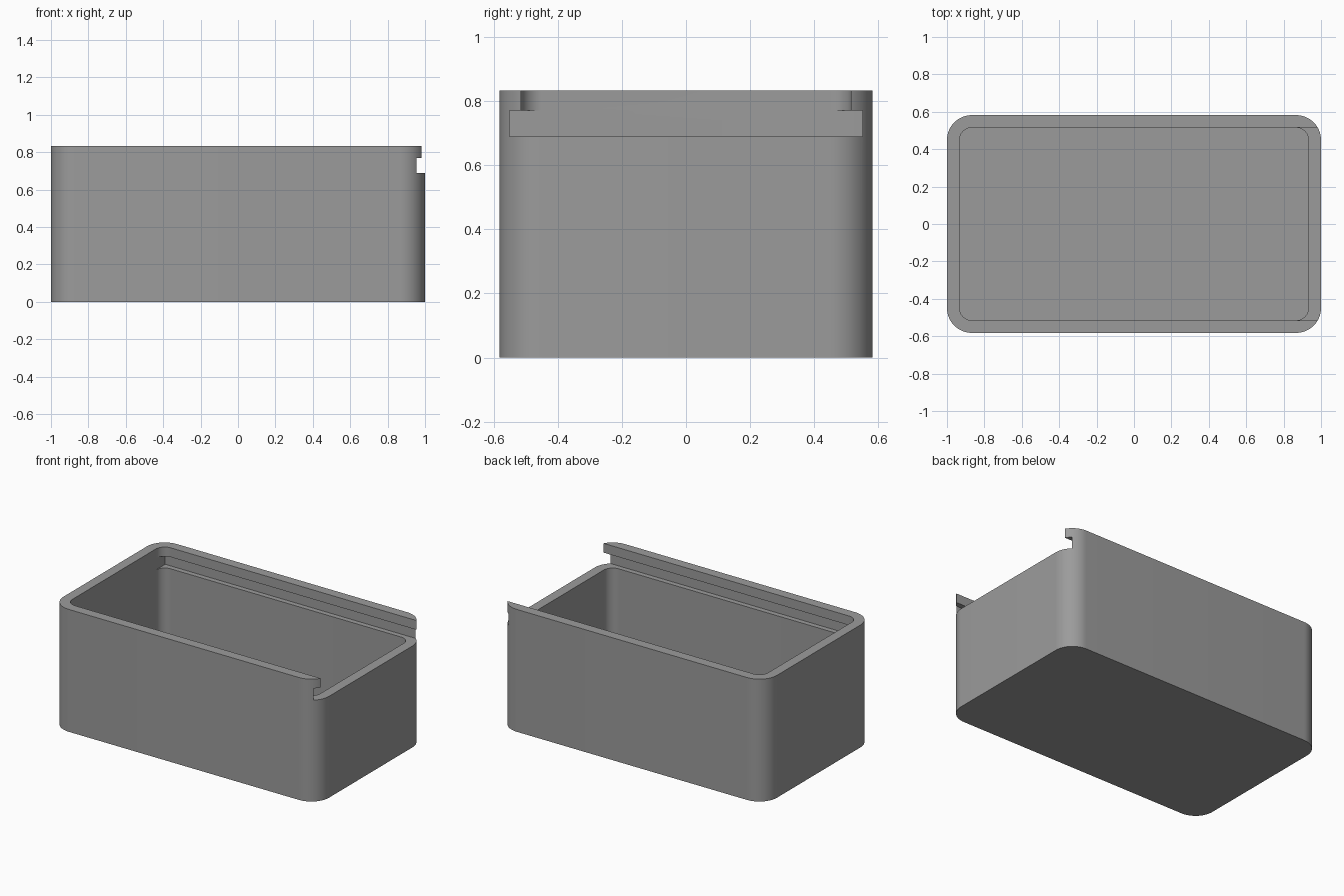
import bpy, bmesh, math

if "Cube" in bpy.data.objects:
    bpy.data.objects.remove(bpy.data.objects["Cube"])

HX, HY, H = 1.0, 0.582, 0.833      # half length, half width, height
WALL, R = 0.067, 0.133             # wall thickness, outer corner radius
SLOT_Z0, SLOT_Z1, SLOT_Y = 0.69, 0.77, 0.55

grey = bpy.data.materials.new("grey plastic")
grey.diffuse_color = (0.33, 0.33, 0.33, 1)
grey.use_nodes = True
grey.node_tree.nodes["Principled BSDF"].inputs["Base Color"].default_value = grey.diffuse_color


def prism(name, x0, x1, hy, z0, z1, r_left=0, r_right=0, seg=16):
    """Upright block with separately rounded left and right corners."""
    pts = []
    for cx, cy, r, start in ((x1, hy, r_right, 0), (x0, hy, r_left, 90),
                             (x0, -hy, r_left, 180), (x1, -hy, r_right, 270)):
        sx, sy = (1 if cx == x1 else -1), (1 if cy > 0 else -1)
        for i in range(seg + 1 if r else 1):
            a = math.radians(start + 90 * i / seg)
            pts.append((cx - sx * r + r * math.cos(a), cy - sy * r + r * math.sin(a))
                       if r else (cx, cy))
    bm = bmesh.new()
    base = bm.faces.new([bm.verts.new((x, y, z0)) for x, y in pts])
    top = bmesh.ops.extrude_face_region(bm, geom=[base])["geom"]
    bmesh.ops.translate(bm, vec=(0, 0, z1 - z0),
                        verts=[g for g in top if isinstance(g, bmesh.types.BMVert)])
    bmesh.ops.recalc_face_normals(bm, faces=bm.faces)
    mesh = bpy.data.meshes.new(name)
    bm.to_mesh(mesh)
    bm.free()
    mesh.materials.append(grey)
    ob = bpy.data.objects.new(name, mesh)
    bpy.context.collection.objects.link(ob)
    return ob


# Outer body with rounded vertical corners
body = prism("box_body", -HX, HX, HY, 0, H, R, R)

# Cavity, lid groove open at the right end, and the lid opening above it
ix, iy = HX - WALL, HY - WALL
cutters = [
    prism("cavity_cutter", -ix, ix, iy, WALL, 1.0, R - WALL, R - WALL),
    prism("groove_cutter", -ix, 1.2, SLOT_Y, SLOT_Z0, SLOT_Z1),
    prism("opening_cutter", 0, 1.2, iy, SLOT_Z1 - 0.03, 1.0),
]
bpy.context.view_layer.objects.active = body
for c in cutters:
    mod = body.modifiers.new(c.name, "BOOLEAN")
    mod.operation, mod.solver, mod.object = "DIFFERENCE", "EXACT", c
    bpy.ops.object.modifier_apply(modifier=mod.name)
for c in cutters:
    bpy.data.objects.remove(c)

# Smooth corners, crisp edges
bpy.ops.object.select_all(action="DESELECT")
body.select_set(True)
bpy.ops.object.shade_smooth_by_angle(angle=math.radians(30))
